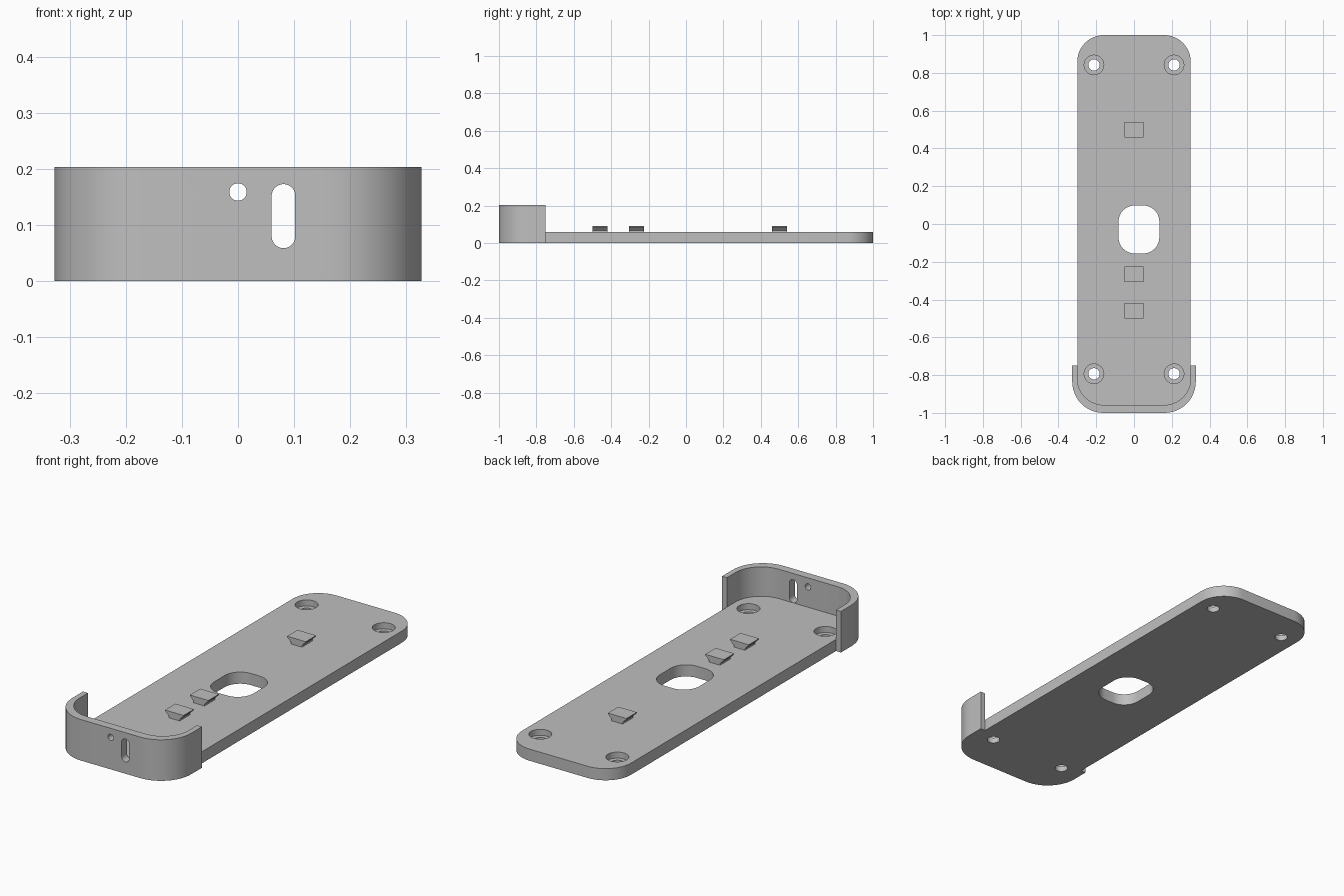
import bpy, bmesh, math
from mathutils import Matrix, Vector

if "Cube" in bpy.data.objects:
    bpy.data.objects.remove(bpy.data.objects["Cube"], do_unlink=True)

grey = bpy.data.materials.new("light grey")
grey.use_nodes = True
COLOUR = (0.52, 0.52, 0.52, 1)
grey.diffuse_color = COLOUR
grey.node_tree.nodes["Principled BSDF"].inputs["Base Color"].default_value = COLOUR

PLATE_TOP, WALL_TOP = 0.058, 0.204
HALF, WALL_HALF = 0.30, 0.327
WALL_END = -0.75


def arc(cx, cy, r, start, end, n=12):
    """Points of an arc, angles in degrees."""
    angles = [math.radians(start + (end - start) * i / n) for i in range(n + 1)]
    return [(cx + r * math.cos(a), cy + r * math.sin(a)) for a in angles]


def rounded(cx, cy, hx, hy, r, n=12):
    """Rounded rectangle, slot or circle outline."""
    dx, dy = hx - r, hy - r
    corners = [(dx, dy), (-dx, dy), (-dx, -dy), (dx, -dy)]
    pts = []
    for i, (x, y) in enumerate(corners):
        pts += arc(cx + x, cy + y, r, 90 * i, 90 * i + 90, n)
    return pts


def prism(name, outline, low, high, turn=None):
    """Extrude an outline from low to high along z, then turn it."""
    bm = bmesh.new()
    base = bm.faces.new([bm.verts.new((x, y, low)) for x, y in outline])
    new = bmesh.ops.extrude_face_region(bm, geom=[base])["geom"]
    bmesh.ops.translate(bm, vec=Vector((0, 0, high - low)),
                        verts=[g for g in new if isinstance(g, bmesh.types.BMVert)])
    bmesh.ops.remove_doubles(bm, verts=bm.verts, dist=1e-5)
    if turn:
        bmesh.ops.transform(bm, matrix=turn, verts=bm.verts)
    bmesh.ops.recalc_face_normals(bm, faces=bm.faces)
    mesh = bpy.data.meshes.new(name)
    bm.to_mesh(mesh)
    bm.free()
    mesh.materials.append(grey)
    obj = bpy.data.objects.new(name, mesh)
    bpy.context.collection.objects.link(obj)
    return obj


def cut(obj, cutter):
    """Subtract the cutter and discard it."""
    cutter.hide_render = True
    mod = obj.modifiers.new("cut", 'BOOLEAN')
    mod.operation, mod.solver, mod.object = 'DIFFERENCE', 'EXACT', cutter
    graph = bpy.context.evaluated_depsgraph_get()
    result = bpy.data.meshes.new_from_object(obj.evaluated_get(graph))
    obj.modifiers.clear()
    obj.data = result
    bpy.data.objects.remove(cutter, do_unlink=True)


def mirrored(half):
    """Close a +x half outline with its mirror image."""
    return half + [(-x, y) for x, y in reversed(half)]


# Plate footprint, widened at the front for the wall
footprint = mirrored(
    arc(WALL_HALF - 0.165, -1 + 0.165, 0.165, -90, 0)
    + [(WALL_HALF, WALL_END), (HALF, WALL_END)]
    + arc(HALF - 0.14, 1 - 0.14, 0.14, 0, 90))
body = prism("mounting_plate", footprint, 0, WALL_TOP)

# Clear everything above the plate except the curved front wall
clearance = mirrored(
    arc(HALF - 0.14, -0.958 + 0.14, 0.14, -90, 0)
    + [(HALF, WALL_END), (0.5, WALL_END), (0.5, 1.2)])
cut(body, prism("clearance", clearance, PLATE_TOP, 0.4))

# Central cable opening
cut(body, prism("opening", rounded(0.026, -0.029, 0.108, 0.127, 0.085), -0.1, 0.3))

# Counterbored screw holes
for x in (-0.212, 0.212):
    for y in (-0.793, 0.842):
        cut(body, prism("bore", rounded(x, y, 0.052, 0.052, 0.052, 8), 0.028, 0.1))
        cut(body, prism("hole", rounded(x, y, 0.03, 0.03, 0.03, 8), -0.1, 0.1))

# Round hole and upright slot through the front wall
upright = Matrix.Rotation(math.pi / 2, 4, 'X')
cut(body, prism("pin_hole", rounded(0, 0.159, 0.0155, 0.0155, 0.0155, 8), 0.9, 1.1, upright))
cut(body, prism("slot", rounded(0.081, 0.116, 0.021, 0.057, 0.021), 0.9, 1.1, upright))

# Dovetail clips along the centre line
clip = mirrored([(0.03, PLATE_TOP - 0.003), (0.03, 0.066), (0.051, 0.087), (0.051, 0.091)])
clips = [prism(name, clip, -y - 0.041, -y + 0.041, upright)
         for name, y in (("front_clip", -0.46), ("middle_clip", -0.265), ("back_clip", 0.5))]

# Smooth the rounded walls, keep the edges sharp
bpy.ops.object.select_all(action='DESELECT')
for obj in [body] + clips:
    obj.select_set(True)
bpy.context.view_layer.objects.active = body
bpy.ops.object.shade_smooth_by_angle(angle=math.radians(30))
